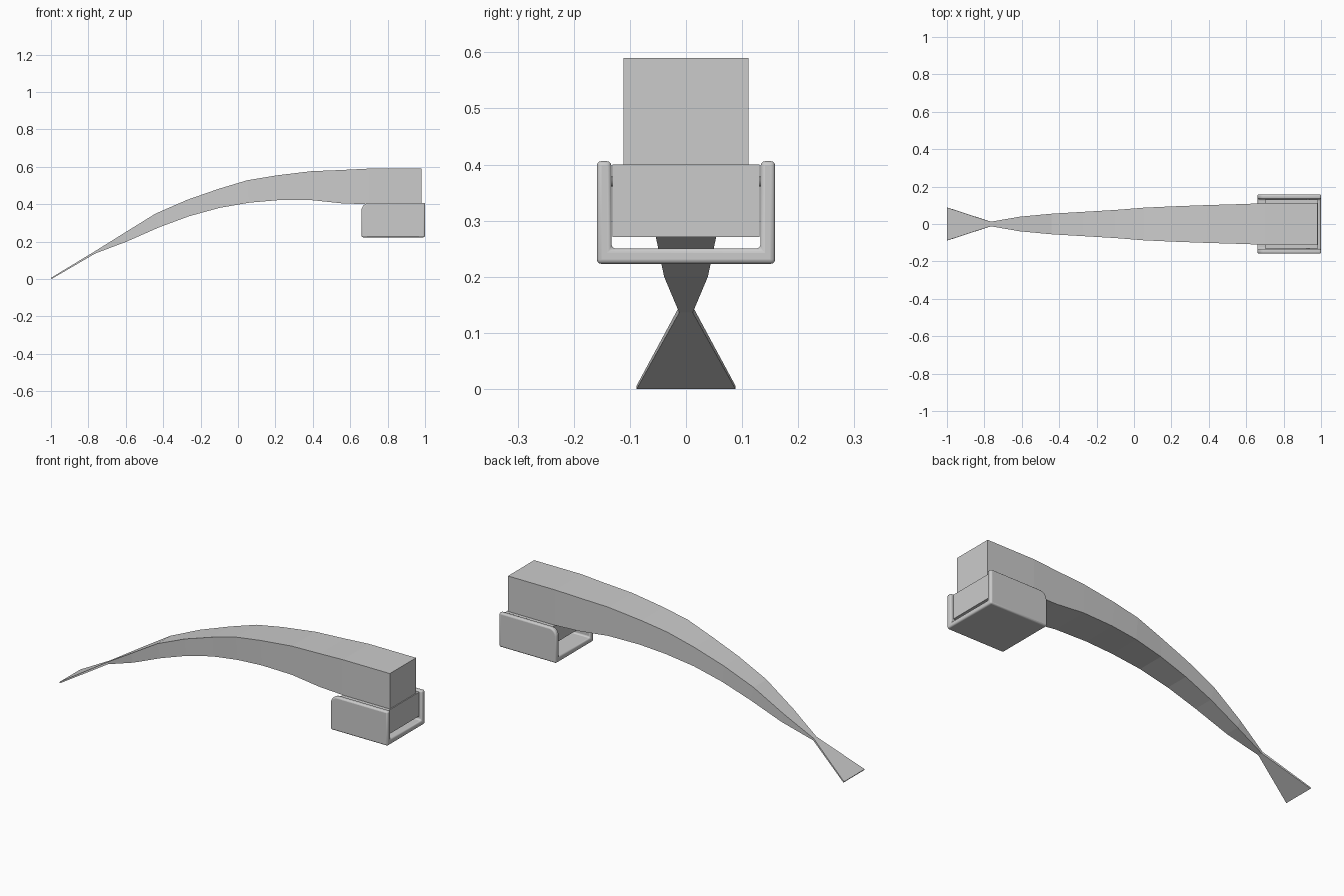
import bpy, bmesh, math

if "Cube" in bpy.data.objects:
    bpy.data.objects.remove(bpy.data.objects["Cube"])


def finish(name, bm):
    bmesh.ops.recalc_face_normals(bm, faces=bm.faces)
    mesh = bpy.data.meshes.new(name)
    bm.to_mesh(mesh)
    bm.free()
    ob = bpy.data.objects.new(name, mesh)
    bpy.context.collection.objects.link(ob)
    return ob


def loft(name, rings):
    """Join matching closed rings of points and cap both ends."""
    bm = bmesh.new()
    loops = [[bm.verts.new(p) for p in ring] for ring in rings]
    for a, b in zip(loops, loops[1:]):
        n = len(a)
        for i in range(n):
            j = (i + 1) % n
            bm.faces.new((a[i], a[j], b[j], b[i]))
    bm.faces.new(loops[0])
    bm.faces.new(loops[-1])
    return bm


# Curved arm with flared flat tip: top x, top z, bottom x, bottom z, half width
stations = [
    (-1.00, 0.006, -0.997, 0.0, 0.088),
    (-0.767, 0.147, -0.764, 0.136, 0.012),
    (-0.61, 0.245, -0.595, 0.200, 0.039),
    (-0.44, 0.350, -0.42, 0.277, 0.055),
    (-0.27, 0.424, -0.26, 0.336, 0.065),
    (-0.10, 0.483, -0.10, 0.380, 0.075),
    (0.05, 0.528, 0.06, 0.408, 0.087),
    (0.20, 0.553, 0.21, 0.421, 0.094),
    (0.39, 0.576, 0.39, 0.422, 0.101),
    (0.56, 0.583, 0.56, 0.404, 0.106),
    (0.70, 0.590, 0.70, 0.400, 0.111),
    (0.98, 0.590, 0.98, 0.400, 0.111),
]
finish("curved_arm", loft("arm", [
    [(tx, -w, tz), (tx, w, tz), (bx, w, bz), (bx, -w, bz)]
    for tx, tz, bx, bz, w in stations]))

# Block under the thick end of the arm
finish("end_block", loft("block", [
    [(x, -0.131, 0.40), (x, 0.131, 0.40), (xb, 0.131, 0.271), (xb, -0.131, 0.271)]
    for x, xb in ((0.70, 0.74), (0.985, 0.985))]))

# U-shaped bracket around the block
o, i, top, floor, base = 0.159, 0.133, 0.406, 0.25, 0.223
u = [(-o, top), (-o, base), (o, base), (o, top),
     (i, top), (i, floor), (-i, floor), (-i, top)]
bm = loft("bracket", [[(x, y, z) for y, z in u] for x in (0.66, 1.0)])
corners = [e for e in bm.edges
           if all(v.co.x < 0.7 and v.co.z > 0.4 for v in e.verts)]
bmesh.ops.bevel(bm, geom=corners, offset=0.04, segments=6, profile=0.5,
                affect='EDGES')
bracket = finish("bracket", bm)
mod = bracket.modifiers.new("rounded_rims", 'BEVEL')
mod.width = 0.008
mod.segments = 3
mod.limit_method = 'ANGLE'
mod.angle_limit = math.radians(40)
bpy.context.view_layer.objects.active = bracket
bracket.select_set(True)
bpy.ops.object.shade_smooth_by_angle(angle=math.radians(35))
bracket.select_set(False)

# Hinge pins between block and bracket
for side, label in ((-1, "front"), (1, "back")):
    bpy.ops.mesh.primitive_cylinder_add(
        vertices=16, radius=0.009, depth=0.02,
        location=(0.93, side * 0.132, 0.37), rotation=(math.pi / 2, 0, 0))
    bpy.context.object.name = label + "_hinge_pin"
